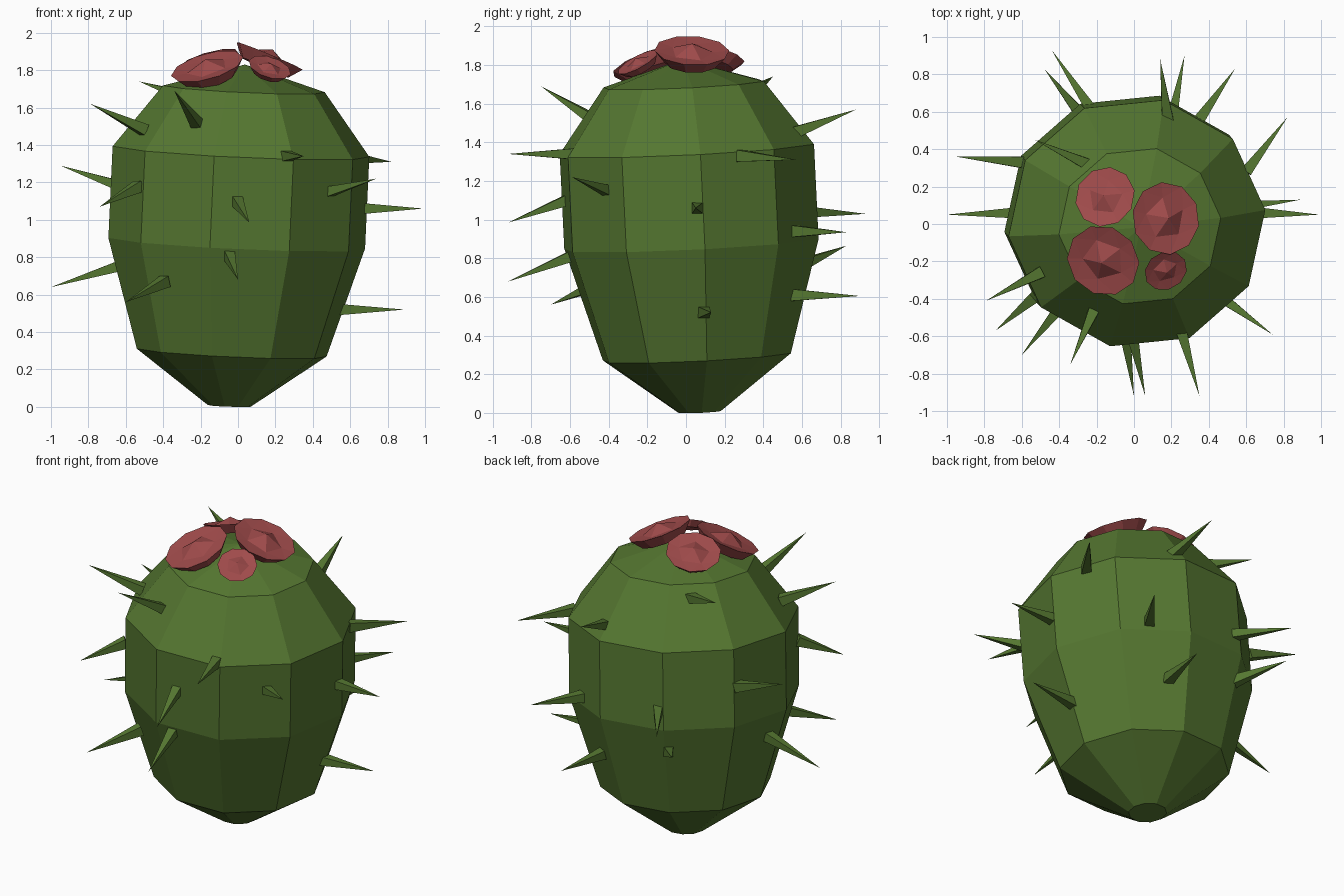
import bpy, bmesh, math
from mathutils import Vector

if "Cube" in bpy.data.objects:
    bpy.data.objects.remove(bpy.data.objects["Cube"])


def material(name, rgb):
    m = bpy.data.materials.new(name)
    m.diffuse_color = (*rgb, 1)
    m.use_nodes = True
    m.node_tree.nodes["Principled BSDF"].inputs["Base Color"].default_value = m.diffuse_color
    return m


GREEN = material("cactus green", (0.090, 0.183, 0.030))
RED = material("blossom red", (0.350, 0.070, 0.070))


def make_object(name, bm, mat):
    bmesh.ops.recalc_face_normals(bm, faces=bm.faces)
    me = bpy.data.meshes.new(name)
    bm.to_mesh(me)
    bm.free()
    me.materials.append(mat)
    ob = bpy.data.objects.new(name, me)
    bpy.context.collection.objects.link(ob)
    return ob


def ring(bm, n, r, z, start=0.0, sy=1.0):
    return [bm.verts.new((r * math.cos(start + i * math.tau / n),
                          sy * r * math.sin(start + i * math.tau / n), z)) for i in range(n)]


def bridge(bm, a, b):
    n = len(a)
    for i in range(n):
        j = (i + 1) % n
        bm.faces.new((a[i], a[j], b[j], b[i]))


def fan(bm, a, tip):
    for i in range(len(a)):
        bm.faces.new((a[i], a[(i + 1) % len(a)], tip))


# Body: ten-sided barrel, leaning slightly to the front right
bm = bmesh.new()
profile = [(0.115, 0.005), (0.51, 0.29), (0.69, 0.875), (0.69, 1.365), (0.435, 1.70)]
rings = [ring(bm, 10, r, z, math.radians(6), 0.975) for r, z in profile]
bm.faces.new(rings[0])
for a, b in zip(rings, rings[1:]):
    bridge(bm, a, b)
fan(bm, rings[-1], bm.verts.new((0, 0, 1.83)))
for v in bm.verts:
    x, y, z = v.co
    v.co = (x - 0.047 + 0.046 * z, y + 0.07 - 0.048 * z, max(0, z - 0.046 * x + 0.048 * y))
make_object("cactus_body", bm, GREEN)

# Spines: four-sided cones given as base point and tip point
spines = [
    ((-.60, .33, 1.17), (-.95, .36, 1.29)), ((-.61, .06, .76), (-1.0, .05, .64)),
    ((-.22, .60, 1.04), (-.44, .93, 1.03)), ((-.28, .58, .76), (-.48, .83, .865)),
    ((-.25, .32, 1.65), (-.53, .45, 1.74)), ((.18, .56, 1.45), (.14, .88, 1.57)),
    ((.20, .55, .61), (.27, .90, .605)), ((.35, .56, .94), (.54, .83, .935)),
    ((.60, .28, 1.33), (.82, .57, 1.31)), ((.53, .09, .52), (.89, .13, .52)),
    ((.65, .06, 1.06), (.99, .05, 1.06)), ((.45, -.38, 1.14), (.74, -.59, 1.22)),
    ((.25, -.56, 1.34), (.35, -.92, 1.34)), ((-.01, -.59, 1.11), (.06, -.92, .985)),
    ((-.05, -.57, .82), (0, -.92, .68)), ((-.21, -.45, 1.50), (-.34, -.75, 1.69)),
    ((-.39, -.44, .67), (-.60, -.70, .56)), ((-.50, -.26, 1.48), (-.79, -.41, 1.62)),
    ((-.53, -.39, 1.18), (-.74, -.57, 1.07)),
]
for k, (base, tip) in enumerate(spines):
    base, tip = Vector(base), Vector(tip)
    bm = bmesh.new()
    b = ring(bm, 4, 0.043, 0, math.pi / 4)
    bm.faces.new(b)
    fan(bm, b, bm.verts.new((0, 0, (tip - base).length)))
    ob = make_object(f"spine_{k + 1}", bm, GREEN)
    ob.location = base
    ob.rotation_euler = (tip - base).to_track_quat('Z', 'Y').to_euler()

# Blossoms: shallow faceted cups with a pentagon peak in the middle
blossoms = [  # rim centre, radius, outward direction
    ((-.155, .145, 1.855), .165, (-.28, .27, 1)),
    ((.17, .03, 1.875), .195, (.42, .05, 1)),
    ((-.165, -.195, 1.82), .200, (-.28, -.38, 1)),
    ((.17, -.25, 1.815), .118, (.32, -.55, 1)),
]
for k, (centre, r, normal) in enumerate(blossoms):
    bm = bmesh.new()
    low = ring(bm, 10, 0.72 * r, -0.34 * r)
    rim = ring(bm, 10, r, 0)
    heart = ring(bm, 5, 0.58 * r, -0.05 * r)
    bm.faces.new(low)
    bridge(bm, low, rim)
    for i in range(5):
        j = (i + 1) % 5
        bm.faces.new((rim[2 * i], rim[2 * i + 1], heart[i]))
        bm.faces.new((rim[2 * i + 1], heart[j], heart[i]))
        bm.faces.new((rim[2 * i + 1], rim[(2 * i + 2) % 10], heart[j]))
    fan(bm, heart, bm.verts.new((0, 0, 0.2 * r)))
    ob = make_object(f"blossom_{k + 1}", bm, RED)
    ob.location = centre
    ob.rotation_euler = Vector(normal).to_track_quat('Z', 'Y').to_euler()
